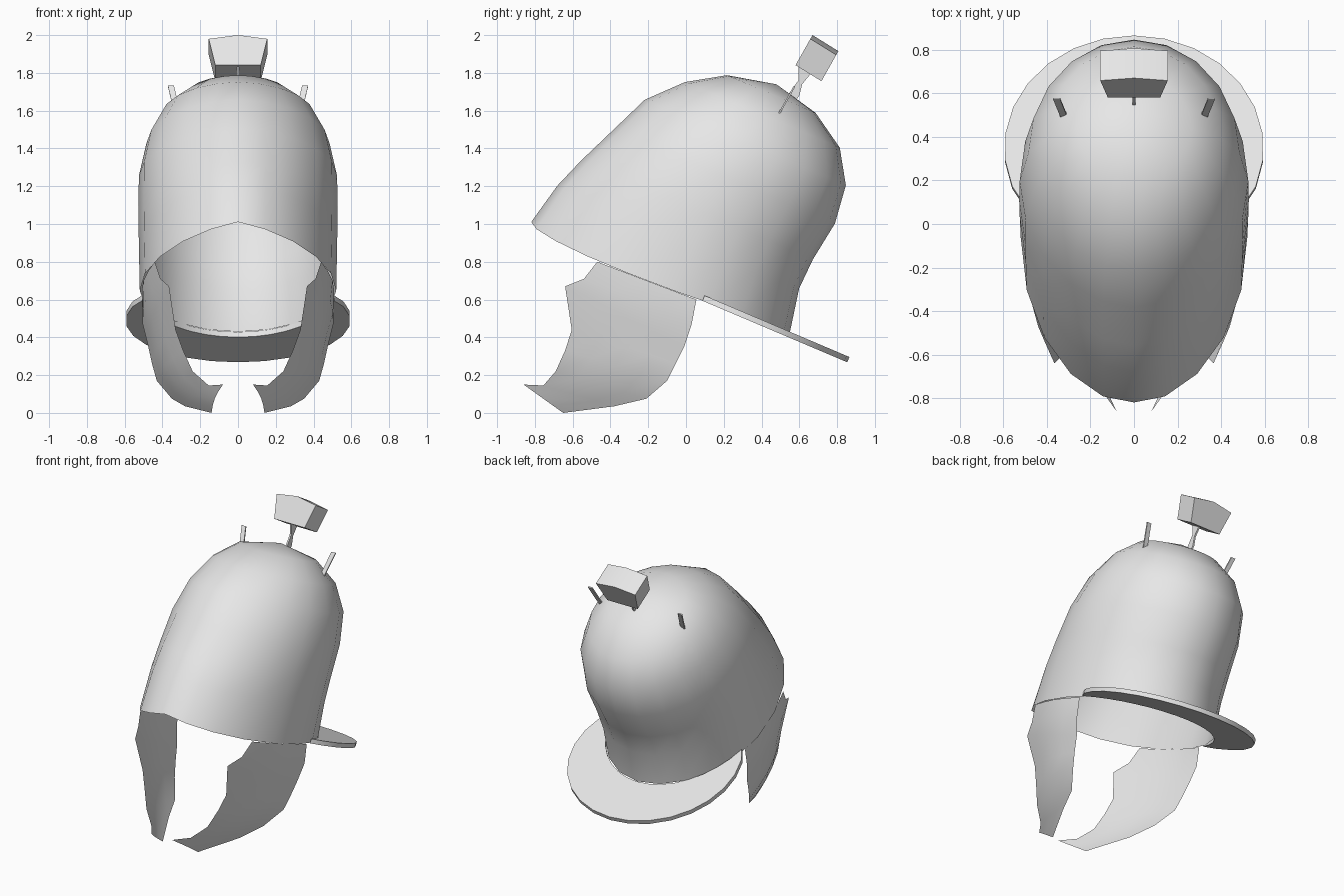
import bpy
import math
from mathutils import Vector

cube = bpy.data.objects.get("Cube")
if cube:
    bpy.data.objects.remove(cube, do_unlink=True)

# One plain steel colour for everything
steel = bpy.data.materials.new("light_steel")
steel.use_nodes = True
STEEL_COLOR = (0.8, 0.8, 0.8, 1)
steel.diffuse_color = STEEL_COLOR
steel.node_tree.nodes["Principled BSDF"].inputs["Base Color"].default_value = STEEL_COLOR

# Helmet frame: the rim plane slopes down towards the back
TILT = math.radians(23)
ALONG = Vector((0, math.cos(TILT), -math.sin(TILT)))
UP = Vector((0, math.sin(TILT), math.cos(TILT)))
ORIGIN = Vector((0, 0, 0.663))


def tilted(x, s, t):
    """Point from side, along-rim and above-rim distances."""
    return Vector((x, 0, 0)) + ORIGIN + ALONG * s + UP * t


def add_part(name, verts, faces, angle=40):
    mesh = bpy.data.meshes.new(name)
    mesh.from_pydata([tuple(v) for v in verts], [], faces)
    mesh.materials.append(steel)
    mesh.validate()
    part = bpy.data.objects.new(name, mesh)
    bpy.context.collection.objects.link(part)
    bpy.ops.object.select_all(action="DESELECT")
    part.select_set(True)
    bpy.context.view_layer.objects.active = part
    bpy.ops.object.shade_smooth_by_angle(angle=math.radians(angle))
    return part


def loft(rows, closed=False):
    """Vertices and quads joining rows of equal length."""
    n = len(rows[0])
    verts = [p for row in rows for p in row]
    faces = []
    for r in range(len(rows) - 1):
        for i in range(n if closed else n - 1):
            j = (i + 1) % n
            faces.append((r * n + i, r * n + j, (r + 1) * n + j, (r + 1) * n + i))
    return verts, faces


def prism(name, section_a, section_b):
    """Closed solid between two matching outlines."""
    n = len(section_a)
    verts, faces = loft([section_a, section_b], closed=True)
    faces += [tuple(reversed(range(n))), tuple(range(n, n * 2))]
    return add_part(name, verts, faces, angle=20)


# Bowl: open dome of rings, each with height, front, back and half width
SIDES = 20
RINGS = [
    (0, -0.89, 0.598, 0.52),
    (0.23, -0.838, 0.553, 0.525),
    (0.4, -0.775, 0.56, 0.527),
    (0.62, -0.68, 0.593, 0.525),
    (0.83, -0.59, 0.567, 0.485),
    (1.0, -0.43, 0.46, 0.4),
    (1.12, -0.24, 0.27, 0.265),
]
rows = []
for level, (t, front, back, width) in enumerate(RINGS):
    middle = -0.05 if t < 0.7 else 0
    row = []
    for i in range(SIDES):
        a = math.tau * i / SIDES
        c, d = math.cos(a), math.sin(a)
        reach = (middle - front) if c > 0 else (back - middle)
        power = 1.1 if c > 0 else 1
        x = math.copysign(width * abs(d) ** power, d)
        sag = 0.04 * abs(d) * (1 + c) if level == 0 else 0
        row.append(tilted(x, middle - reach * c, t - sag))
    rows.append(row)
verts, faces = loft(rows, closed=True)
verts.append(tilted(0, 0.02, 1.178))
top = len(verts) - 1
last = top - SIDES
faces += [(last + i, last + (i + 1) % SIDES, top) for i in range(SIDES)]
add_part("helmet_bowl", verts, faces, angle=60)

# Neck guard: flat crescent between the rim and a wider ellipse
STEPS = 16
THICK = 0.03
sections = []
for i in range(STEPS + 1):
    f = i / STEPS
    inner = math.radians(14 + 152 * f)
    outer = math.radians(-20 + 220 * f)
    xi, si = 0.525 * math.cos(inner), -0.05 + 0.65 * math.sin(inner)
    xo, so = 0.595 * math.cos(outer), 0.38 + 0.56 * math.sin(outer)
    sections.append([tilted(xi, si, -THICK), tilted(xo, so, -THICK),
                     tilted(xo, so, 0), tilted(xi, si, 0)])
verts, faces = loft(sections, closed=True)
end = STEPS * 4
faces += [(3, 2, 1, 0), (end, end + 1, end + 2, end + 3)]
add_part("neck_guard", verts, [tuple(reversed(f)) for f in faces], angle=35)

# Cheek guards: curved sheets between a front edge and a back edge
FRONT_EDGE = [(0.44, -0.47, 0.8), (0.41, -0.54, 0.71), (0.365, -0.64, 0.67),
              (0.33, -0.605, 0.44), (0.29, -0.64, 0.33), (0.24, -0.69, 0.22),
              (0.155, -0.755, 0.145), (0.08, -0.86, 0.15)]
BACK_EDGE = [(0.505, 0.055, 0.6), (0.505, 0.03, 0.47), (0.475, -0.01, 0.35),
             (0.455, -0.055, 0.26), (0.43, -0.1, 0.17), (0.35, -0.21, 0.075),
             (0.28, -0.38, 0.035), (0.14, -0.65, 0)]
ACROSS = 4
for side, label in ((1, "left"), (-1, "right")):
    rows = []
    for a, b in zip(FRONT_EDGE, BACK_EDGE):
        a, b = Vector(a), Vector(b)
        bulge = 0.05 * (b - a).length
        row = []
        for k in range(ACROSS + 1):
            p = a.lerp(b, k / ACROSS)
            p.x += bulge * math.sin(math.pi * k / ACROSS)
            p.x *= side
            row.append(p)
        rows.append(row)
    verts, faces = loft(rows)
    if side > 0:
        faces = [tuple(reversed(f)) for f in faces]
    add_part(label + "_cheek_guard", verts, faces, angle=60)

# Crest block: five-sided section run back along its own axis
corner = Vector((0, 0.58, 1.841))
rise = Vector((0, 0.49, 0.87))
depth = Vector((0, 0.137, -0.085))
outline = [(-0.12, 0), (0.12, 0), (0.155, 0.16), (0, 0.183), (-0.155, 0.16)]
near = [corner + rise * h + Vector((x, 0, 0)) for x, h in outline]
prism("crest_block", near, [p + depth for p in near])

# Crest stem: thin forked plate under the block
stem = [(0.595, 1.835), (0.66, 1.795), (0.615, 1.74), (0.6, 1.68),
        (0.56, 1.62), (0.49, 1.58), (0.545, 1.69), (0.595, 1.76)]
prism("crest_stem", [Vector((-0.006, y, z)) for y, z in stem],
      [Vector((0.006, y, z)) for y, z in stem])

# Plume holders: thin flat strips on each side of the crown
for side, label in ((1, "left"), (-1, "right")):
    ends = []
    for x, y, z in ((0.32, 0.49, 1.58), (0.355, 0.575, 1.73)):
        ends.append([Vector((side * (x + u * 0.016), y + v * 0.004, z - v * 0.002))
                     for u, v in ((-1, -1), (1, -1), (1, 1), (-1, 1))][::side])
    prism(label + "_plume_holder", *ends)
